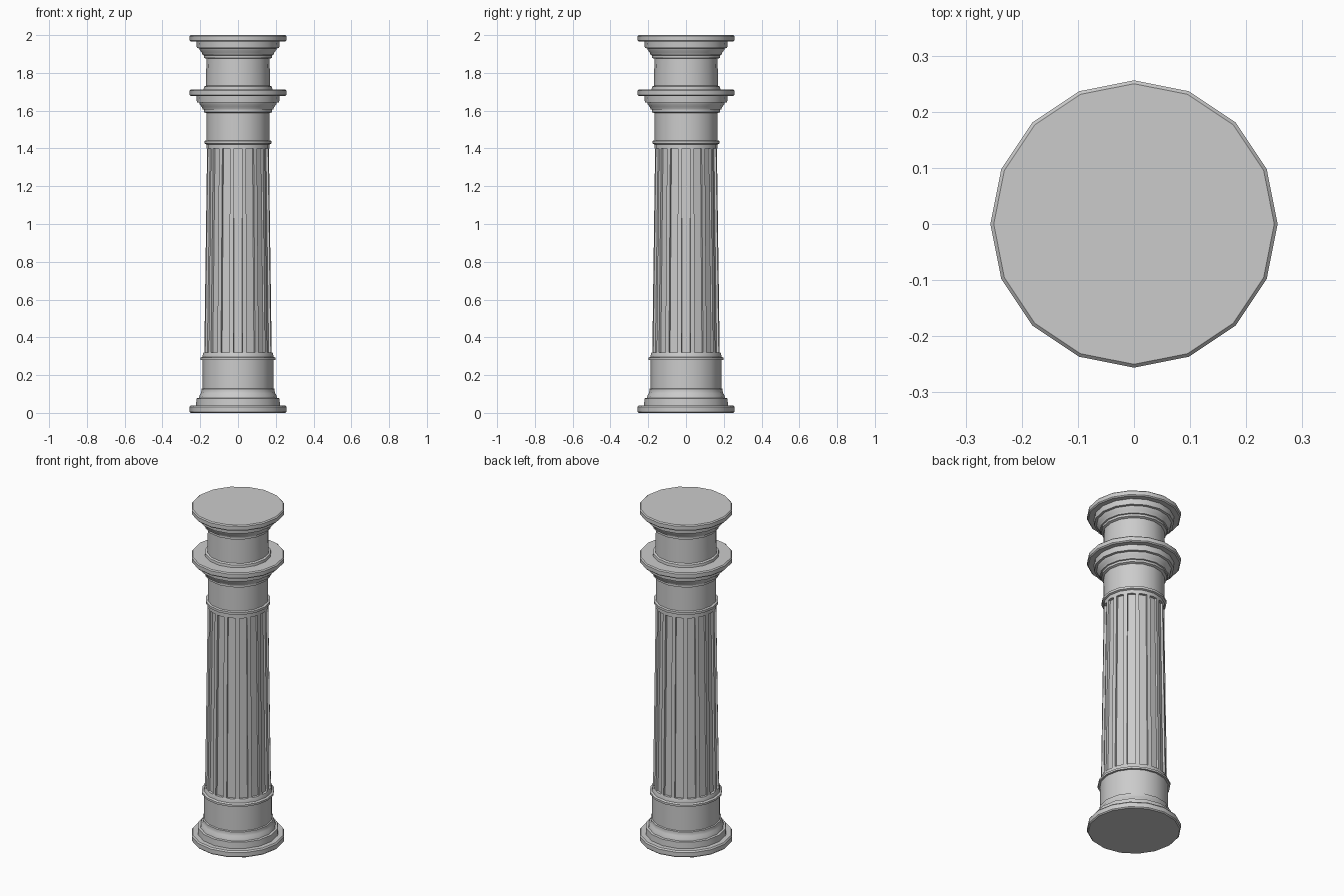
import bpy, bmesh
from math import cos, sin, radians

if "Cube" in bpy.data.objects:
    bpy.data.objects.remove(bpy.data.objects["Cube"])

N = 16
STEP = 360 / N


def polar(r, deg, z):
    return (r * cos(radians(deg)), r * sin(radians(deg)), z)


def finish(bm, name):
    bmesh.ops.remove_doubles(bm, verts=bm.verts, dist=1e-5)
    bmesh.ops.recalc_face_normals(bm, faces=bm.faces)
    me = bpy.data.meshes.new(name)
    bm.to_mesh(me)
    bm.free()
    ob = bpy.data.objects.new(name, me)
    bpy.context.collection.objects.link(ob)
    bpy.ops.object.select_all(action='DESELECT')
    ob.select_set(True)
    bpy.context.view_layer.objects.active = ob
    bpy.ops.object.shade_smooth_by_angle(angle=radians(30))
    return ob


def lathe(name, profile, cap_bottom=False, cap_top=False):
    bm = bmesh.new()
    rings = [[bm.verts.new(polar(r, k * STEP, z)) for k in range(N)] for r, z in profile]
    for a, b in zip(rings, rings[1:]):
        for k in range(N):
            j = (k + 1) % N
            bm.faces.new((a[k], a[j], b[j], b[k]))
    if cap_bottom:
        bm.faces.new(rings[0][::-1])
    if cap_top:
        bm.faces.new(rings[-1])
    return finish(bm, name)


def crown(z):
    """Stepped moulding flaring up to a round slab; z is the slab's top."""
    return [(.167, z - .125), (.18, z - .12), (.18, z - .107), (.187, z - .105),
            (.192, z - .092), (.202, z - .080), (.205, z - .070), (.218, z - .068),
            (.220, z - .035), (.250, z - .035), (.256, z - .029), (.256, z - .006), (.250, z)]


R0, Z0, R1, Z1 = .183, .32, .168, 1.40

# Base slab, mouldings and lower drum
lathe("base", [(.250, 0), (.256, .006), (.256, .032), (.250, .04), (.222, .04), (.220, .077),
               (.207, .079), (.204, .092), (.197, .104), (.194, .115), (.194, .127),
               (.187, .13), (.187, .28), (.199, .28), (.199, .292), (.188, .297),
               (.186, .312), (R0, Z0)], cap_bottom=True)

# Neck, collar, upper drum and top slab
lathe("capital", [(R1, Z1), (.168, 1.422), (.178, 1.426), (.178, 1.44), (.167, 1.443)]
      + crown(1.712) + [(.182, 1.712), (.180, 1.727), (.170, 1.732)]
      + crown(2.0), cap_top=True)

# Tapered shaft with one recessed flute centred on each corner
HALF, DEPTH = 7.6, .012
bm = bmesh.new()
sections = []
for R, z in ((R0, Z0), (R1, Z1)):
    edge = R * cos(radians(STEP / 2)) / cos(radians(STEP / 2 - HALF))
    ring = []
    for k in range(N):
        a = k * STEP
        pts = [polar(edge, a - HALF, z), polar(edge - DEPTH, a - HALF, z),
               polar(edge - DEPTH, a + HALF, z), polar(edge, a + HALF, z)]
        vs = [bm.verts.new(p) for p in pts]
        bm.faces.new(vs + [bm.verts.new(polar(R, a, z))])  # flute end
        ring += vs
    sections.append(ring)
lo, hi = sections
for i in range(len(lo)):
    j = (i + 1) % len(lo)
    bm.faces.new((lo[i], lo[j], hi[j], hi[i]))
finish(bm, "fluted_shaft")
